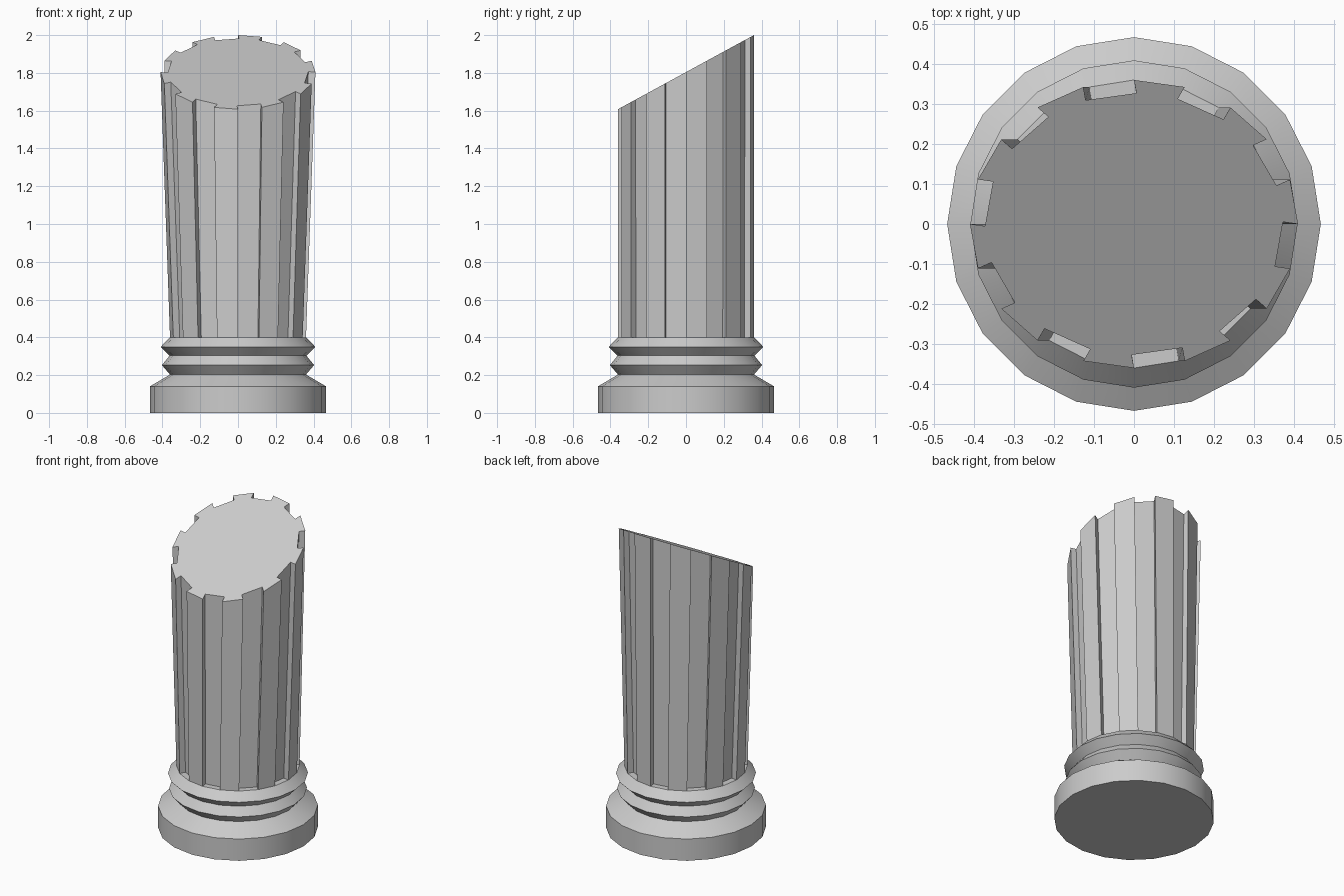
import bpy, bmesh, math
from mathutils import Vector

if "Cube" in bpy.data.objects:
    bpy.data.objects.remove(bpy.data.objects["Cube"])

SIDES = 20


def finish(name, bm):
    bmesh.ops.recalc_face_normals(bm, faces=bm.faces)
    mesh = bpy.data.meshes.new(name)
    bm.to_mesh(mesh)
    bm.free()
    obj = bpy.data.objects.new(name, mesh)
    bpy.context.collection.objects.link(obj)
    bpy.ops.object.select_all(action='DESELECT')
    obj.select_set(True)
    bpy.context.view_layer.objects.active = obj
    bpy.ops.object.shade_smooth_by_angle(angle=math.radians(30))
    return obj


def loft(name, rings, cap_start=True):
    bm = bmesh.new()
    loops = [[bm.verts.new(p) for p in ring] for ring in rings]
    n = len(loops[0])
    for a, b in zip(loops, loops[1:]):
        for i in range(n):
            j = (i + 1) % n
            bm.faces.new((a[i], a[j], b[j], b[i]))
    if cap_start:
        bm.faces.new(loops[0])
    bm.faces.new(loops[-1])
    return finish(name, bm)


def rim(i, r):
    a = math.pi / 2 - 2 * math.pi * i / SIDES
    return Vector((r * math.cos(a), r * math.sin(a), 0))


def fluted_ring(r, depth):
    """Polygon whose every second side is pushed straight inward."""
    pts = []
    for i in range(0, SIDES, 2):
        a, b, c = rim(i, r), rim(i + 1, r), rim(i + 2, r)
        inward = -(b + c).normalized() * depth
        pts += [a, b, b + inward, c + inward]
    return pts


# Moulded base: drum, sloped shoulder and two angular rings
profile = [(0.467, 0), (0.467, 0.14), (0.36, 0.203), (0.403, 0.253),
           (0.362, 0.303), (0.409, 0.35), (0.36, 0.40)]
loft("base", [[rim(i, r) + Vector((0, 0, z)) for i in range(SIDES)]
              for r, z in profile])

# Fluted shaft, widening up to a slanted cut
tilt = math.atan(0.545)
bottom = [p + Vector((0, 0, 0.40)) for p in fluted_ring(0.36, 0.038)]
top = [Vector((p.x, p.y * math.cos(tilt), 1.804 + p.y * math.sin(tilt)))
       for p in fluted_ring(0.41, 0.038)]
loft("fluted_shaft", [bottom, top], cap_start=False)
